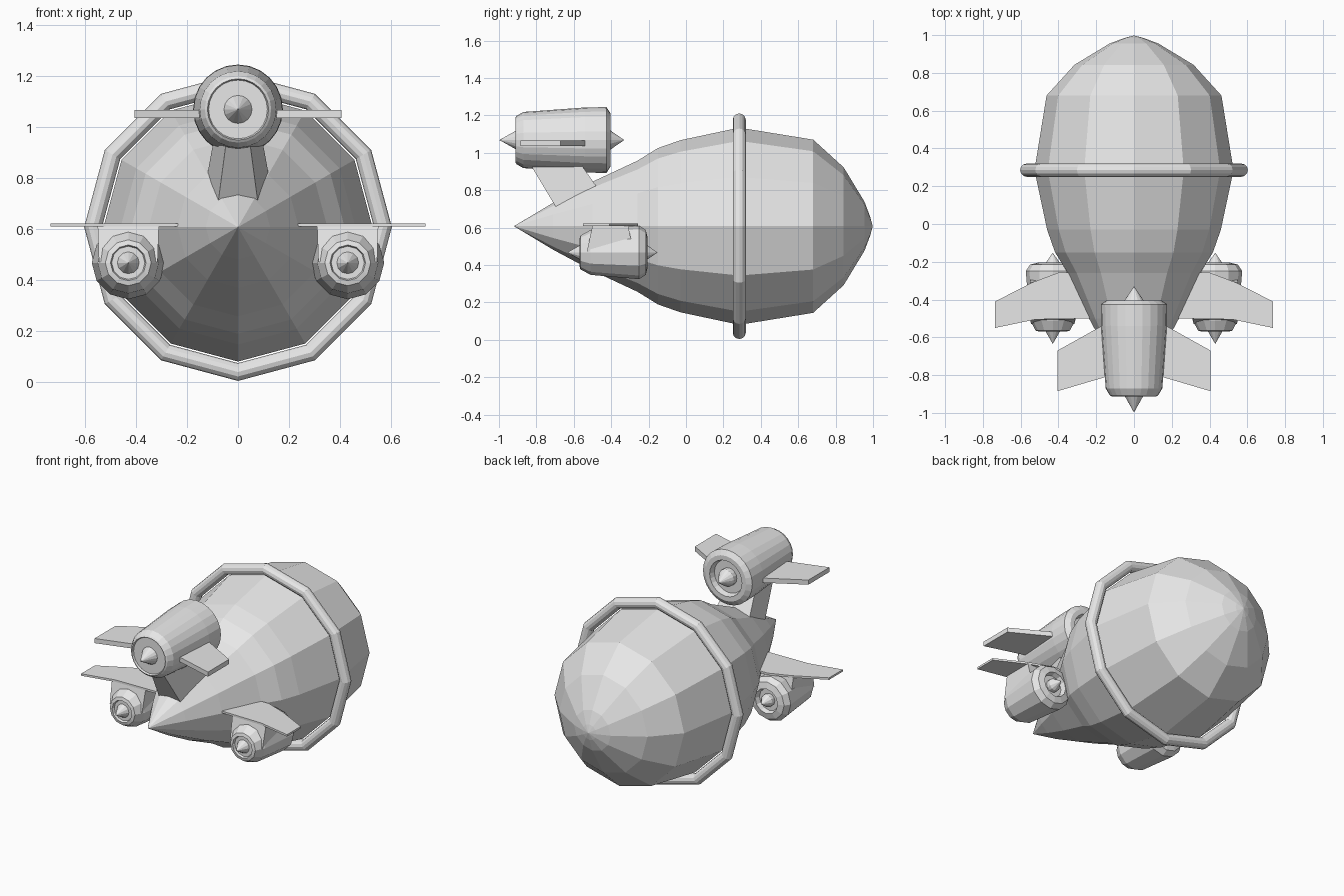
import bpy, bmesh, math

if "Cube" in bpy.data.objects:
    bpy.data.objects.remove(bpy.data.objects["Cube"], do_unlink=True)

GREY = (0.8, 0.8, 0.8, 1.0)
grey = bpy.data.materials.new("plain_grey")
grey.use_nodes = True
grey.diffuse_color = GREY
grey.node_tree.nodes["Principled BSDF"].inputs["Base Color"].default_value = GREY


def finish(name, bm):
    """Turn a bmesh into a flat shaded object."""
    bmesh.ops.recalc_face_normals(bm, faces=bm.faces)
    mesh = bpy.data.meshes.new(name)
    bm.to_mesh(mesh)
    bm.free()
    mesh.materials.append(grey)
    obj = bpy.data.objects.new(name, mesh)
    bpy.context.collection.objects.link(obj)
    return obj


def lathe(name, profile, sides, centre, closed=False):
    """Revolve (y, radius) points about an axis along y."""
    bm = bmesh.new()
    cx, cz = centre
    rings = []
    for y, r in profile:
        if r == 0:
            rings.append([bm.verts.new((cx, y, cz))] * sides)
        else:
            rings.append([bm.verts.new((cx + r * math.sin(math.tau * i / sides), y,
                                        cz + r * math.cos(math.tau * i / sides)))
                          for i in range(sides)])
    pairs = list(zip(rings, rings[1:]))
    if closed:
        pairs.append((rings[-1], rings[0]))
    for a, b in pairs:
        for i in range(sides):
            j = (i + 1) % sides
            corners = list(dict.fromkeys((a[i], a[j], b[j], b[i])))
            bm.faces.new(corners)
    return finish(name, bm)


def loft(name, lower, upper):
    """Solid between two matching loops of points."""
    bm = bmesh.new()
    lo = [bm.verts.new(p) for p in lower]
    hi = [bm.verts.new(p) for p in upper]
    bm.faces.new(lo)
    bm.faces.new(hi)
    for i in range(len(lo)):
        j = (i + 1) % len(lo)
        bm.faces.new((lo[i], lo[j], hi[j], hi[i]))
    return finish(name, bm)


def plate(name, outline, side, z, thickness):
    """Flat wing from an (x, y) outline, flipped to one side."""
    return loft(name,
                [(side * x, y, z - thickness / 2) for x, y in outline],
                [(side * x, y, z + thickness / 2) for x, y in outline])


def section(x, half_front, half_back, front, back, z):
    """Trapezoid cross-section of a pylon."""
    return [(x - half_front, front, z), (x + half_front, front, z),
            (x + half_back, back, z), (x - half_back, back, z)]


# Hull and its surrounding ring
AXIS = 0.607
lathe("hull", [(-0.92, 0), (-0.71, 0.126), (-0.5, 0.238), (-0.26, 0.35),
               (-0.15, 0.418), (-0.03, 0.46), (0.285, 0.527), (0.68, 0.463),
               (0.843, 0.315), (0.955, 0.13), (0.985, 0.05), (0.998, 0)],
      12, (0, AXIS))
lathe("hull_ring", [(0.285 + 0.035 * math.cos(math.tau * k / 12),
                     0.568 + 0.035 * math.sin(math.tau * k / 12)) for k in range(12)],
      12, (0, AXIS), closed=True)

# Top engine: shallow front face, recessed rear, spike at both ends
TOP = (0, 1.068)
lathe("top_engine", [(-0.9, 0), (-0.9, 0.115), (-0.912, 0.12), (-0.905, 0.13),
                     (-0.87, 0.15), (-0.54, 0.174), (-0.425, 0.176), (-0.405, 0.145),
                     (-0.405, 0.115), (-0.44, 0.105), (-0.44, 0)], 24, TOP)
lathe("top_front_spike", [(-0.998, 0), (-0.9, 0.055), (-0.89, 0)], 16, TOP)
lathe("top_rear_spike", [(-0.33, 0), (-0.41, 0.055), (-0.45, 0.055), (-0.45, 0)], 16, TOP)
loft("top_pylon", section(0, 0.085, 0.15, -0.66, -0.36, 0.65),
     section(0, 0.045, 0.095, -0.84, -0.57, 0.95))

TOP_WING = [(0.1, -0.795), (0.405, -0.885), (0.405, -0.67), (0.1, -0.5)]
SIDE_WING = [(0.22, -0.5), (0.52, -0.505), (0.735, -0.55),
             (0.735, -0.41), (0.54, -0.31), (0.4, -0.257), (0.22, -0.257)]

for side, label in ((1, "left"), (-1, "right")):
    plate(label + "_top_wing", TOP_WING, side, 1.05, 0.03)

    # Side engine hung below its wing
    x = side * 0.43
    hub = (x, 0.467)
    plate(label + "_wing", SIDE_WING, side, 0.615, 0.013)
    lathe(label + "_engine", [(-0.555, 0), (-0.555, 0.065), (-0.57, 0.07), (-0.565, 0.09),
                              (-0.51, 0.12), (-0.25, 0.143), (-0.215, 0.12),
                              (-0.205, 0.08), (-0.235, 0.07), (-0.235, 0)], 12, hub)
    lathe(label + "_front_spike", [(-0.635, 0), (-0.56, 0.043), (-0.55, 0)], 12, hub)
    lathe(label + "_rear_spike", [(-0.152, 0), (-0.21, 0.04), (-0.24, 0.04), (-0.24, 0)],
          12, hub)
    loft(label + "_pylon", section(x, 0.115, 0.115, -0.53, -0.28, 0.47),
         section(x, 0.12, 0.12, -0.5, -0.31, 0.612))
